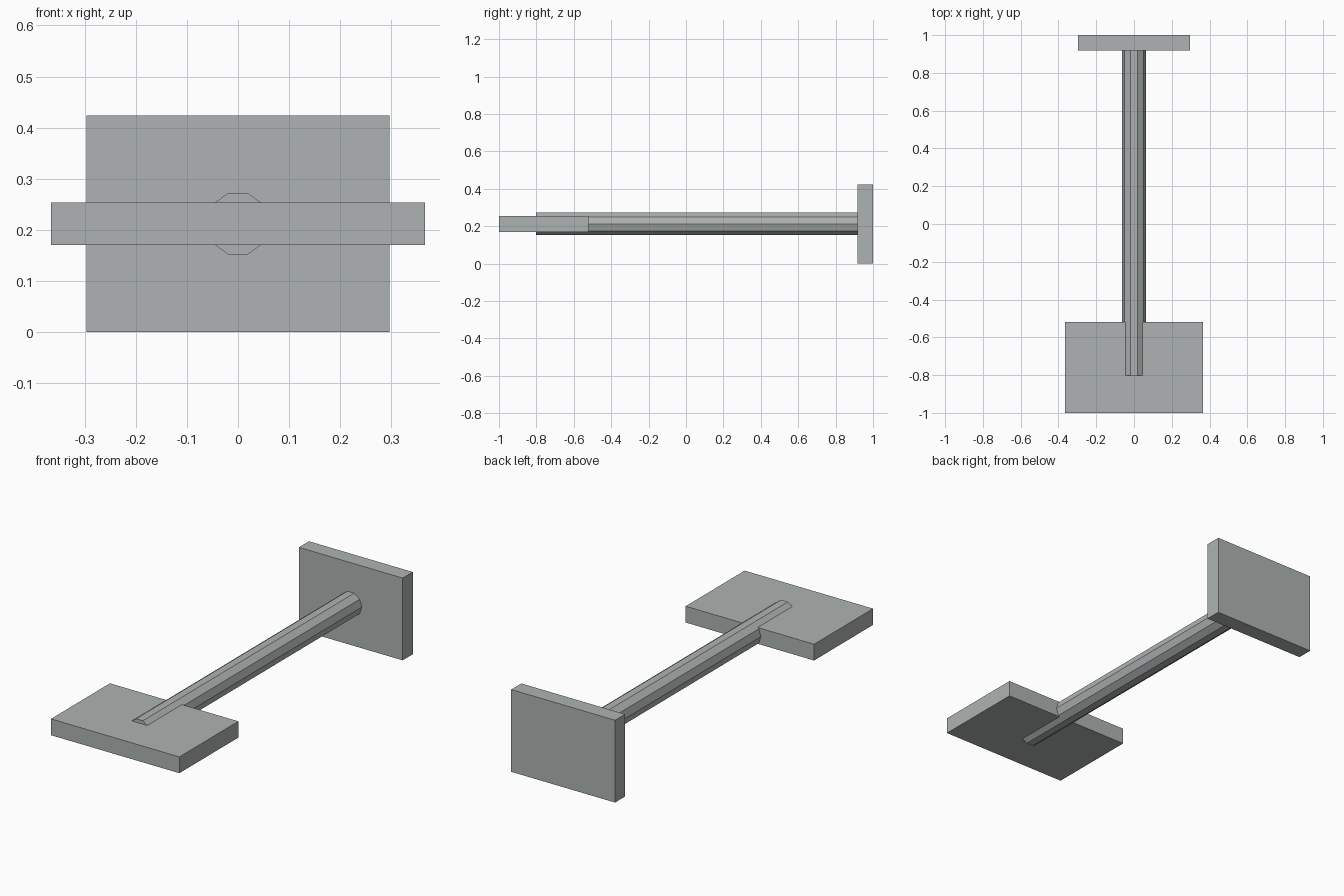
import bpy, math

if "Cube" in bpy.data.objects:
    bpy.data.objects.remove(bpy.data.objects["Cube"])

grey = bpy.data.materials.new("plain grey")
grey.diffuse_color = (0.42, 0.45, 0.445, 1)
grey.use_nodes = True
grey.node_tree.nodes["Principled BSDF"].inputs["Base Color"].default_value = grey.diffuse_color

AXIS_Z = 0.212  # height of the bar's axis


def box(name, lo, hi):
    """Axis-aligned box between two corners."""
    centre = [(a + b) / 2 for a, b in zip(lo, hi)]
    bpy.ops.mesh.primitive_cube_add(size=1, location=centre)
    ob = bpy.context.object
    ob.name = name
    for v in ob.data.vertices:
        v.co = [c * (b - a) for c, a, b in zip(v.co, lo, hi)]
    ob.data.materials.append(grey)
    return ob


# Flat plate at the front, upright plate at the back
box("flat_plate", (-0.366, -1.0, 0.17), (0.366, -0.52, 0.254))
box("upright_plate", (-0.296, 0.918, 0.0), (0.296, 1.0, 0.424))

# Ten-sided connecting bar, with corners pointing left and right
y0, y1, radius, sides = -0.802, 0.925, 0.063, 10
ring = [(radius * math.cos(math.tau * i / sides),
         radius * math.sin(math.tau * i / sides)) for i in range(sides)]
verts = [(x, y, AXIS_Z + z) for y in (y0, y1) for x, z in ring]
faces = [(i, (i + 1) % sides, sides + (i + 1) % sides, sides + i) for i in range(sides)]
faces += [tuple(reversed(range(sides))), tuple(range(sides, 2 * sides))]
faces = [tuple(reversed(f)) for f in faces]  # normals point outward
mesh = bpy.data.meshes.new("connecting_bar")
mesh.from_pydata(verts, [], faces)
# Make the winding consistent and outward
import bmesh
bm = bmesh.new()
bm.from_mesh(mesh)
bmesh.ops.recalc_face_normals(bm, faces=bm.faces)
bm.to_mesh(mesh)
bm.free()
mesh.materials.append(grey)
bar = bpy.data.objects.new("connecting_bar", mesh)
bpy.context.collection.objects.link(bar)
